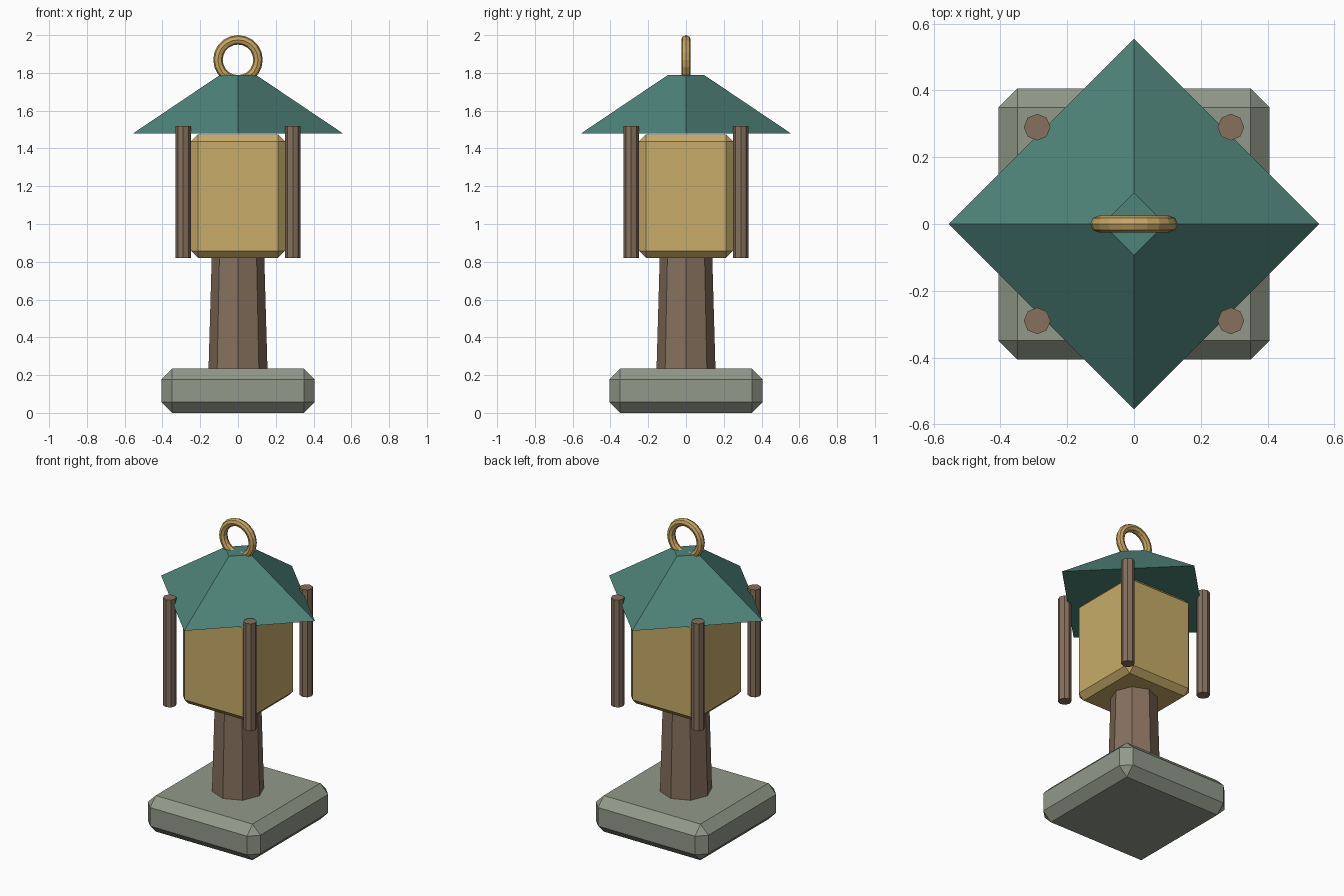
import bpy
import math

cube = bpy.data.objects.get("Cube")
if cube:
    bpy.data.objects.remove(cube, do_unlink=True)


def srgb(r, g, b):
    return tuple((c / 255 / 12.92) if c < 11 else ((c / 255 + 0.055) / 1.055) ** 2.4
                 for c in (r, g, b)) + (1.0,)


def material(name, color):
    m = bpy.data.materials.new(name)
    m.use_nodes = True
    m.diffuse_color = color
    m.node_tree.nodes["Principled BSDF"].inputs["Base Color"].default_value = color
    return m


stone = material("grey_stone", srgb(146, 153, 138))
wood = material("brown_wood", srgb(134, 112, 93))
amber = material("amber_glass", srgb(200, 172, 105))
brass = material("brass", srgb(200, 164, 96))
teal = material("teal_roof", srgb(78, 131, 121))


def finish(name, mat):
    ob = bpy.context.object
    ob.name = ob.data.name = name
    ob.data.materials.append(mat)
    return ob


def bevelled_box(name, half, z0, z1, bevel, mat):
    bpy.ops.mesh.primitive_cube_add(size=2, location=(0, 0, (z0 + z1) / 2))
    ob = finish(name, mat)
    ob.scale = (half, half, (z1 - z0) / 2)
    bpy.ops.object.transform_apply(location=False, rotation=False, scale=True)
    mod = ob.modifiers.new("chamfer", 'BEVEL')
    mod.width = bevel
    mod.segments = 1
    return ob


def frustum(name, sides, r0, r1, z0, z1, mat, x=0, y=0):
    bpy.ops.mesh.primitive_cone_add(vertices=sides, radius1=r0, radius2=r1, depth=z1 - z0,
                                    location=(x, y, (z0 + z1) / 2))
    return finish(name, mat)


# Plinth, post and lamp body
bevelled_box("base", 0.406, 0, 0.235, 0.057, stone)
frustum("post", 8, 0.157, 0.138, 0.2, 0.86, wood)
bevelled_box("lamp_body", 0.248, 0.82, 1.475, 0.037, amber)

# Corner rods
for sx, side in ((-1, "right"), (1, "left")):
    for sy, end in ((-1, "front"), (1, "back")):
        frustum(f"{end}_{side}_rod", 8, 0.04, 0.04, 0.82, 1.52, wood, 0.29 * sx, 0.29 * sy)

# Roof turned a quarter-diagonal to the body
frustum("roof", 4, 0.555, 0.094, 1.48, 1.79, teal)

# Hanging ring
bpy.ops.mesh.primitive_torus_add(major_radius=0.106, minor_radius=0.025, major_segments=20,
                                 minor_segments=8, location=(0, 0, 1.869),
                                 rotation=(math.pi / 2, 0, 0))
finish("hanging_ring", brass)
